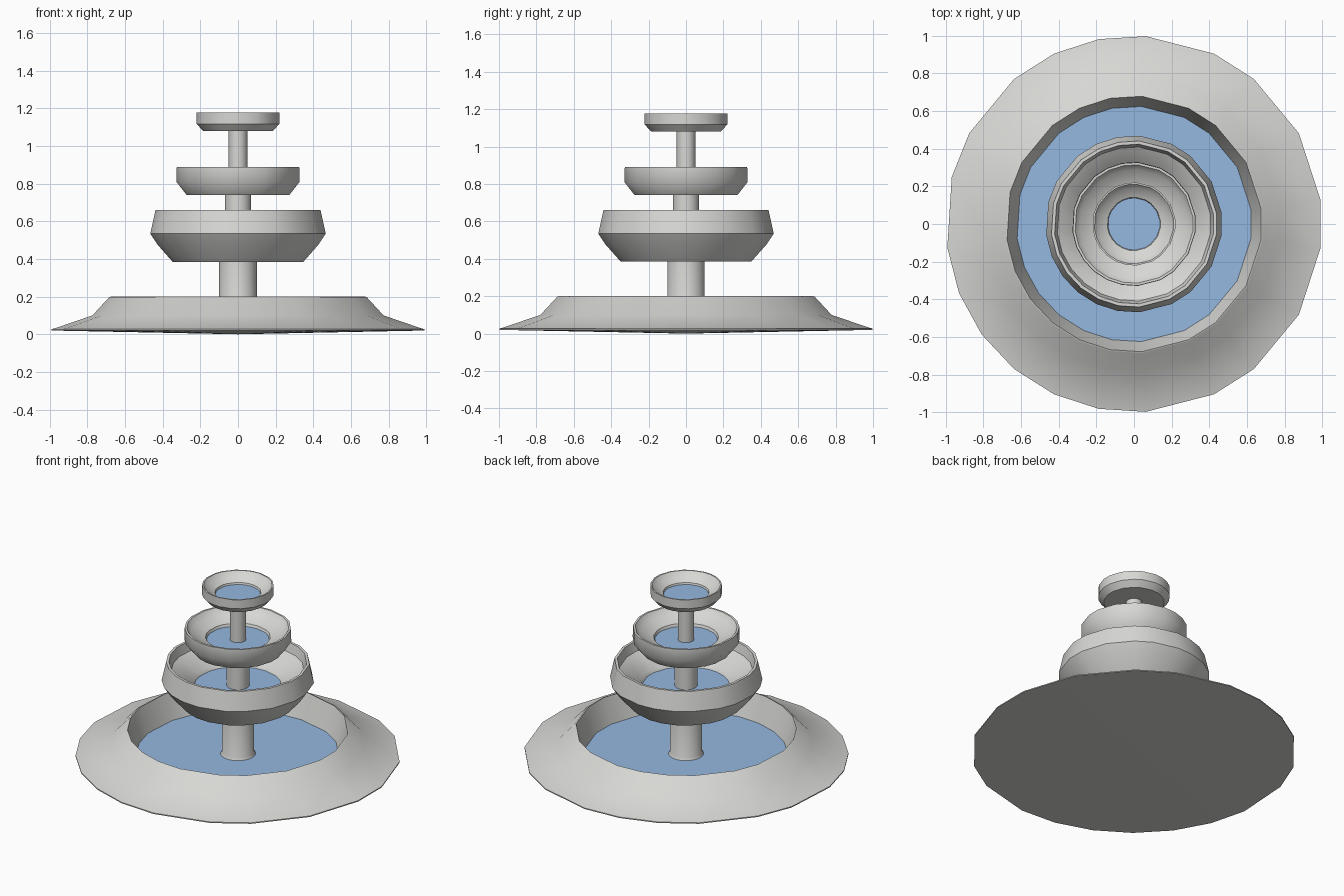
import bpy, bmesh, math

if "Cube" in bpy.data.objects:
    bpy.data.objects.remove(bpy.data.objects["Cube"])

# uneven facet steps (in 1/50ths of a turn) seen on the rims
STEPS = [1, 4, 7, 9, 12, 14, 16, 18, 21, 23, 26, 28, 30, 32, 34, 36, 38, 41, 43, 46, 49]
FACETS = [s * math.tau / 50 for s in STEPS]
ROUND = [i * math.tau / 24 for i in range(24)]


def material(name, rgb):
    m = bpy.data.materials.new(name)
    m.diffuse_color = (*rgb, 1)
    m.use_nodes = True
    m.node_tree.nodes["Principled BSDF"].inputs["Base Color"].default_value = m.diffuse_color
    return m


stone = material("pale_stone", (0.68, 0.68, 0.66))
blue = material("water_blue", (0.30, 0.48, 0.75))


def lathe(name, profile, mat, angles=FACETS):
    """Spin (radius, z) points round z; radius 0 makes a pole."""
    bm = bmesh.new()
    rings = []
    for r, z in profile:
        if r == 0:
            rings.append([bm.verts.new((0, 0, z))] * len(angles))
        else:
            rings.append([bm.verts.new((r * math.cos(a), r * math.sin(a), z)) for a in angles])
    n = len(angles)
    for lo, hi in zip(rings, rings[1:]):
        for i in range(n):
            j = (i + 1) % n
            quad = list(dict.fromkeys([lo[i], lo[j], hi[j], hi[i]]))
            bm.faces.new(quad)
    me = bpy.data.meshes.new(name)
    bm.to_mesh(me)
    bm.free()
    me.materials.append(mat)
    ob = bpy.data.objects.new(name, me)
    bpy.context.collection.objects.link(ob)
    bpy.ops.object.select_all(action='DESELECT')
    ob.select_set(True)
    bpy.context.view_layer.objects.active = ob
    bpy.ops.object.shade_smooth_by_angle(angle=math.radians(40))
    return ob


def water(name, r, z):
    lathe(name, [(r, z), (0, z)], blue)


# ground basin: skirt, raised rim and floor
lathe("ground_basin", [(0, 0), (1.0, 0.02), (1.0, 0.027), (0.98, 0.032), (0.78, 0.10),
                       (0.69, 0.197), (0.68, 0.2), (0.625, 0.03), (0, 0.025)], stone)
water("basin_water", 0.626, 0.034)

# stepped centre column
lathe("column", [(0.11, 0.03), (0.1, 0.05), (0.1, 0.45), (0.07, 0.46), (0.07, 0.78),
                 (0.05, 0.79), (0.05, 1.09), (0, 1.09)], stone, ROUND)

# three bowls, each with an inner ledge above its water
lathe("lower_bowl", [(0, 0.385), (0.35, 0.385), (0.43, 0.475), (0.47, 0.535), (0.442, 0.66),
                     (0.425, 0.66), (0.41, 0.60), (0.28, 0.52), (0.265, 0.49), (0, 0.49)], stone)
water("lower_water", 0.27, 0.497)

lathe("middle_bowl", [(0, 0.74), (0.275, 0.74), (0.33, 0.81), (0.328, 0.89),
                      (0.315, 0.89), (0.29, 0.855), (0.20, 0.825), (0.19, 0.80), (0, 0.80)], stone)
water("middle_water", 0.194, 0.808)

lathe("upper_bowl", [(0, 1.08), (0.187, 1.08), (0.221, 1.118), (0.221, 1.178),
                     (0.212, 1.178), (0.19, 1.15), (0.142, 1.128), (0.136, 1.108), (0, 1.108)], stone)
water("upper_water", 0.139, 1.116)
